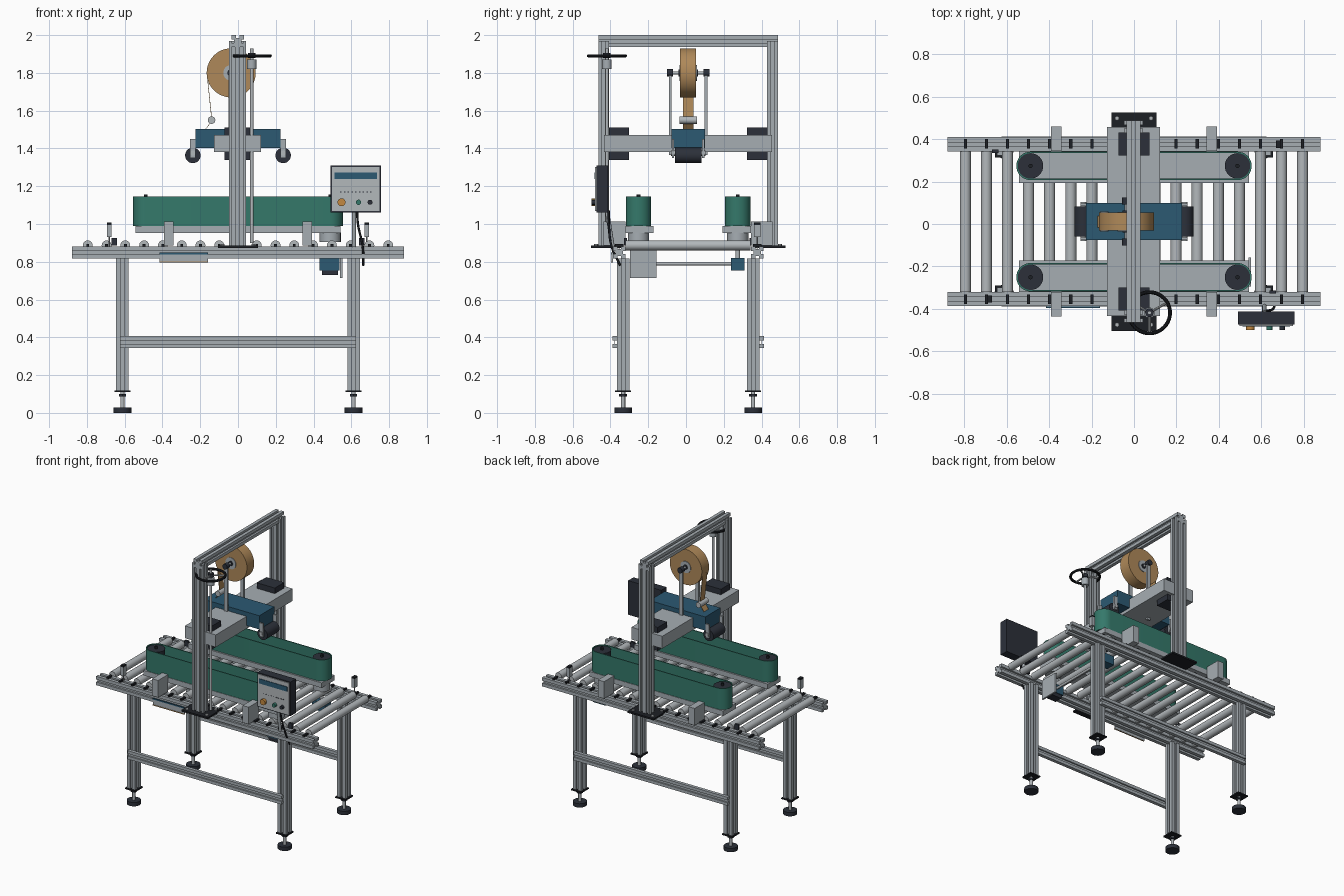
import bpy, bmesh, math
from mathutils import Vector, Matrix

if "Cube" in bpy.data.objects:
    bpy.data.objects.remove(bpy.data.objects["Cube"])

Y_SHIFT = 0.0115
SIDES = ((-1, "front"), (1, "back"))
parts = []


def material(name, *rgb):
    m = bpy.data.materials.new(name)
    m.use_nodes = True
    m.diffuse_color = (*rgb, 1)
    m.node_tree.nodes["Principled BSDF"].inputs["Base Color"].default_value = (*rgb, 1)
    return m


alu = material("aluminium", 0.38, 0.42, 0.45)
steel = material("pale steel", 0.45, 0.48, 0.50)
dark = material("dark slate", 0.025, 0.03, 0.042)
black = material("black", 0.012, 0.014, 0.018)
green = material("belt green", 0.035, 0.19, 0.145)
blue = material("machine blue", 0.025, 0.10, 0.17)
tan = material("tape tan", 0.43, 0.25, 0.10)
orange = material("orange", 0.55, 0.25, 0.05)


def add(name, mat, bm):
    bmesh.ops.recalc_face_normals(bm, faces=bm.faces)
    mesh = bpy.data.meshes.new(name)
    bm.to_mesh(mesh)
    bm.free()
    mesh.materials.append(mat)
    ob = bpy.data.objects.new(name, mesh)
    bpy.context.collection.objects.link(ob)
    parts.append(ob)
    return ob


def box(name, mat, center, size):
    bm = bmesh.new()
    bmesh.ops.create_cube(bm, size=1, matrix=Matrix.Translation(center) @ Matrix.Diagonal((*size, 1)))
    return add(name, mat, bm)


def cyl(name, mat, r, p, q, seg=24):
    p, q = Vector(p), Vector(q)
    turn = (q - p).to_track_quat('Z', 'Y').to_matrix().to_4x4()
    bm = bmesh.new()
    bmesh.ops.create_cone(bm, cap_ends=True, segments=seg, radius1=r, radius2=r,
                          depth=(q - p).length, matrix=Matrix.Translation((p + q) / 2) @ turn)
    return add(name, mat, bm)


def prism(name, mat, outline, axis, lo, hi):
    """Extrude a flat outline along one axis."""
    bm = bmesh.new()
    verts = []
    for a, b in outline:
        co = [0, 0, 0]
        co[axis], co[(axis + 1) % 3], co[(axis + 2) % 3] = lo, a, b
        verts.append(bm.verts.new(co))
    face = bm.faces.new(verts)
    new = bmesh.ops.extrude_face_region(bm, geom=[face])["geom"]
    move = Vector((0, 0, 0))
    move[axis] = hi - lo
    bmesh.ops.translate(bm, vec=move, verts=[v for v in new if isinstance(v, bmesh.types.BMVert)])
    return add(name, mat, bm)


def slotted(name, axis, center, size):
    """Slotted aluminium profile bar."""
    u, v = (axis + 1) % 3, (axis + 2) % 3
    w, depth = 0.009, 0.014
    outline = []
    for k in range(4):
        length, other = (size[u], size[v]) if k % 2 == 0 else (size[v], size[u])
        n = round(length / 0.055)
        line = [(-length / 2, 0)]
        for i in range(n):
            c = length * ((i + 0.5) / n - 0.5)
            line += [(c - w, 0), (c - w, depth), (c + w, depth), (c + w, 0)]
        for a, b in line:
            p = Matrix.Rotation(k * math.pi / 2, 2) @ Vector((a, b - other / 2))
            outline.append((p.x + center[u], p.y + center[v]))
    half = size[axis] / 2
    return prism(name, alu, outline, axis, center[axis] - half, center[axis] + half)


def stadium(half, r, y, seg=16):
    pts = []
    for sx in (1, -1):
        for i in range(seg + 1):
            a = sx * math.pi / 2 - math.pi / 2 + math.pi * (i / seg) - (math.pi / 2 if sx > 0 else -math.pi / 2)
            a += math.pi / 2 * (sx - 1) + (0 if sx > 0 else math.pi)
            a = -math.pi / 2 + math.pi * i / seg + (0 if sx > 0 else math.pi)
            pts.append((sx * half + r * math.cos(a), y + r * math.sin(a)))
    return pts


def belt_loop(name, y, z0, z1):
    outer, inner = stadium(0.488, 0.067, y), stadium(0.488, 0.060, y)
    bm = bmesh.new()
    rings = [[bm.verts.new((a, b, z)) for a, b in pts]
             for pts, z in ((outer, z0), (outer, z1), (inner, z1), (inner, z0))]
    n = len(outer)
    for k in range(4):
        r, s = rings[k], rings[(k + 1) % 4]
        for i in range(n):
            bm.faces.new((r[i], r[(i + 1) % n], s[(i + 1) % n], s[i]))
    return add(name, green, bm)


# Roller table frame, legs and feet
for s, side in SIDES:
    slotted(side + "_rail", 0, (0, s * 0.365, 0.849), (1.76, 0.067, 0.065))
    slotted(side + "_brace", 0, (0, s * 0.389, 0.375), (1.25, 0.024, 0.062))
    for x, end in ((-0.612, "right"), (0.612, "left")):
        y, tag = s * 0.344, side + "_" + end
        slotted(tag + "_leg", 2, (x, y, 0.468), (0.067, 0.067, 0.70))
        box(tag + "_leg_plate", black, (x, y, 0.115), (0.085, 0.085, 0.009))
        cyl(tag + "_foot_spindle", steel, 0.011, (x, y, 0.02), (x, y, 0.115), 12)
        cyl(tag + "_foot_nut", dark, 0.021, (x, y, 0.088), (x, y, 0.10), 6)
        cyl(tag + "_foot", dark, 0.047, (x, y, 0), (x, y, 0.028))

# Rollers with dark axle ends
for i in range(17):
    x = (i - 8) * 0.0994
    cyl("roller", steel, 0.026, (x, -0.331, 0.887), (x, 0.331, 0.887), 20)
    for s, side in SIDES:
        box(side + "_axle_holder", black, (x, s * 0.366, 0.886), (0.015, 0.045, 0.014))

# Side belt drives
for s, side in SIDES:
    y = s * 0.2625
    belt_loop(side + "_belt", y, 0.99, 1.145)
    box(side + "_belt_tray", alu, (0, s * 0.258, 0.972), (1.085, 0.150, 0.037))
    for x in (-0.488, 0.488):
        cyl(side + "_pulley", dark, 0.060, (x, y, 0.99), (x, y, 1.138), 32)
        cyl(side + "_pulley_pin", black, 0.010, (x, y, 1.13), (x, y, 1.156), 12)
    for x in (-0.367, 0.367):
        box(side + "_belt_bracket", alu, (x, s * 0.39, 0.95), (0.049, 0.115, 0.125))
    cyl(side + "_drive_housing", alu, 0.056, (0.488, y, 0.905), (0.488, y, 0.955))
    cyl(side + "_drive_shaft", steel, 0.012, (0.488, y, 0.80), (0.488, y, 0.91), 12)
    box(side + "_drive_motor", blue, (0.485, y, 0.788), (0.105, 0.072, 0.066))
box("motor_cap", dark, (0.487, -0.2625, 0.743), (0.085, 0.06, 0.026))
box("gearbox_plate", alu, (0.546, -0.238, 0.787), (0.012, 0.138, 0.144))
cyl("link_shaft", steel, 0.009, (0.488, -0.2625, 0.79), (0.488, 0.2625, 0.79), 12)

# Gantry
for s, side in SIDES:
    y = s * 0.447
    box(side + "_base_plate", black, (0, s * 0.435, 0.88), (0.212, 0.16, 0.012))
    for x in (-0.08, 0.08):
        for dy in (-0.052, 0.052):
            cyl(side + "_plate_bolt", steel, 0.011, (x, s * 0.435 + dy, 0.88), (x, s * 0.435 + dy, 0.894), 6)
    slotted(side + "_column", 2, (-0.002, y, 1.426), (0.09, 0.058, 1.085))
    for z, level in ((1.49, "upper"), (1.36, "lower")):
        box(side + "_" + level + "_slide_block", dark, (0, s * 0.366, z), (0.145, 0.108, 0.042))
slotted("top_beam", 1, (-0.002, 0, 1.968), (0.067, 0.952, 0.064))
box("head_crossbeam", alu, (-0.002, 0, 1.425), (0.25, 0.89, 0.09))

# Height spindle and handwheel
wx, wy, wz = 0.073, -0.43, 1.89
cyl("height_spindle", steel, 0.009, (wx, wy, 0.90), (wx, wy, 1.93), 12)
cyl("spindle_collar", alu, 0.025, (wx, wy, 1.82), (wx, wy, 1.872))
cyl("wheel_hub", dark, 0.02, (wx, wy, 1.88), (wx, wy, 1.905))
bpy.ops.mesh.primitive_torus_add(location=(wx, wy, wz), major_radius=0.097, minor_radius=0.009,
                                 major_segments=40, minor_segments=10)
rim = bpy.context.object
rim.name = "wheel_rim"
rim.data.materials.append(black)
parts.append(rim)
for k in range(3):
    a = math.radians(30 + 120 * k)
    cyl("wheel_spoke", steel, 0.006, (wx, wy, wz), (wx + 0.097 * math.cos(a), wy + 0.097 * math.sin(a), wz), 8)

# Taping head with press rollers
box("head_body", blue, (0, 0, 1.452), (0.452, 0.176, 0.10))
for sx in (-1, 1):
    x = sx * 0.239
    cyl("press_roller", dark, 0.041, (x, -0.07, 1.363), (x, 0.07, 1.363), 28)
    for s, side in SIDES:
        box(side + "_roller_arm", alu, (x, s * 0.08, 1.40), (0.028, 0.012, 0.10))
        cyl(side + "_arm_pin", steel, 0.014, (x, s * 0.07, 1.375), (x, s * 0.092, 1.375), 12)

# Tape roll, its holder and the tape path
tx, tz = -0.036, 1.80
cyl("tape_roll", tan, 0.13, (tx, -0.042, tz), (tx, 0.042, tz), 48)
cyl("tape_core", alu, 0.042, (tx, -0.046, tz), (tx, 0.046, tz), 32)
cyl("tape_axle", steel, 0.008, (tx, -0.1, tz), (tx, 0.1, tz), 12)
for s, side in SIDES:
    cyl(side + "_core_nut", dark, 0.018, (tx, s * 0.044, tz), (tx, s * 0.052, tz), 16)
    box(side + "_tape_post", alu, (tx, s * 0.094, 1.58), (0.026, 0.014, 0.43))
    cyl(side + "_tape_knob", dark, 0.02, (tx, s * 0.08, tz), (tx, s * 0.113, tz), 16)
cyl("guide_roller", steel, 0.02, (-0.14, -0.047, 1.55), (-0.14, 0.047, 1.55))
for name, (x0, z0), (x1, z1) in (("tape_web", (-0.163, 1.77), (-0.141, 1.56)),
                                 ("tape_tail", (-0.145, 1.54), (-0.178, 1.495))):
    prism(name, tan, [(z0, x0), (z0, x0 + 0.003), (z1, x1 + 0.003), (z1, x1)], 1, -0.027, 0.027)

# Control panel
px, py, pz = 0.624, -0.455, 1.185
box("panel_box", dark, (px, py, pz), (0.268, 0.062, 0.25))
box("panel_face", steel, (px, py - 0.033, pz), (0.252, 0.008, 0.234))
box("panel_display", blue, (px, py - 0.038, 1.255), (0.225, 0.006, 0.034))
for i in range(9):
    box("panel_mark", dark, (px - 0.08 + i * 0.02, py - 0.037, 1.17), (0.008, 0.004, 0.004))
for x, r, mat in ((0.548, 0.021, orange), (0.638, 0.014, green), (0.699, 0.013, dark)):
    cyl("panel_button", mat, r, (x, py - 0.03, 1.115), (x, py - 0.056, 1.115))
cyl("panel_post", alu, 0.011, (0.615, -0.40, 0.88), (0.615, -0.43, 1.07), 12)

path = bpy.data.curves.new("panel_cable", 'CURVE')
path.dimensions = '3D'
path.bevel_depth = 0.006
path.bevel_resolution = 2
points = ((0.63, -0.42, 1.07), (0.635, -0.42, 1.0), (0.66, -0.405, 0.88), (0.663, -0.36, 0.78))
spline = path.splines.new('BEZIER')
spline.bezier_points.add(len(points) - 1)
for bp, co in zip(spline.bezier_points, points):
    bp.co = co
    bp.handle_left_type = bp.handle_right_type = 'AUTO'
path.materials.append(black)
cable = bpy.data.objects.new("panel_cable", path)
cable.location.y = Y_SHIFT
bpy.context.collection.objects.link(cable)

# Box sensors, reflectors and the rail plate
for s, side in SIDES:
    x, y = s * 0.682, s * 0.365
    cyl(side + "_sensor_stem", steel, 0.004, (x, y, 0.87), (x, y, 0.94), 8)
    box(side + "_sensor", alu, (x, y, 0.963), (0.024, 0.034, 0.066))
    box(side + "_sensor_cap", black, (x, y, 1.001), (0.024, 0.034, 0.012))
    box(side + "_reflector", dark, (s * 0.655, -s * 0.332, 0.905), (0.03, 0.016, 0.04))
box("rail_plate", alu, (-0.287, -0.402, 0.822), (0.255, 0.007, 0.05))
box("rail_plate_stripe", blue, (-0.287, -0.404, 0.844), (0.255, 0.008, 0.009))
box("rail_plate_edge", tan, (-0.287, -0.404, 0.799), (0.255, 0.008, 0.006))

# Centre the depth and smooth the round parts
bpy.ops.object.select_all(action='DESELECT')
for ob in parts:
    ob.location.y += Y_SHIFT
    ob.select_set(True)
bpy.context.view_layer.objects.active = parts[0]
bpy.ops.object.shade_smooth_by_angle(angle=math.radians(35))
